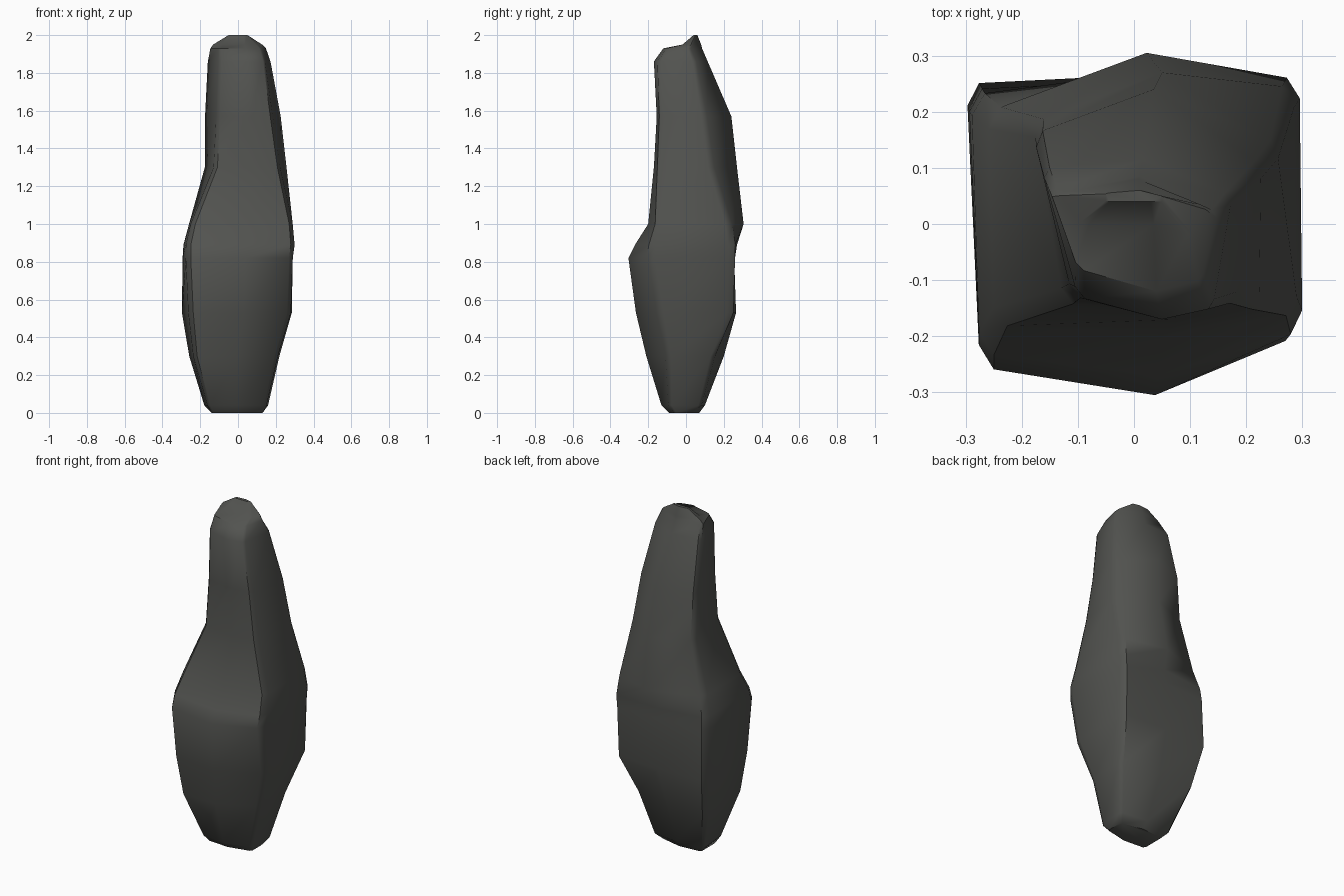
import bpy, bmesh
from mathutils import Vector

if "Cube" in bpy.data.objects:
    bpy.data.objects.remove(bpy.data.objects["Cube"])

# Cross-sections: z, then front-left xy, front bulge y, front-right xy,
# back-right xy, back bulge y, back-left xy
SECTIONS = [
    (0.00, -.14, -.08, -.09, .13, -.06, .13, .04, .07, -.14, .06),
    (0.04, -.16, -.11, -.13, .15, -.09, .16, .08, .10, -.18, .09),
    (0.30, -.235, -.20, -.21, .21, -.10, .22, .15, .20, -.26, .19),
    (0.53, -.26, -.235, -.265, .28, -.15, .285, .25, .265, -.30, .25),
    (0.82, -.275, -.255, -.305, .29, -.20, .29, .26, .255, -.295, .24),
    (0.89, -.275, -.23, -.27, .30, -.19, .295, .26, .27, -.29, .23),
    (1.00, -.25, -.18, -.20, .29, -.16, .285, .24, .305, -.26, .20),
    (1.30, -.125, -.14, -.17, .22, -.15, .26, .14, .27, -.18, .18),
    (1.57, -.11, -.13, -.155, .18, -.14, .23, .10, .24, -.18, .16),
    (1.86, -.10, -.13, -.17, .14, -.15, .175, .05, .115, -.165, .10),
    (1.93, -.10, -.08, -.12, .12, -.10, .15, .02, .085, -.15, .06),
    (1.95, -.09, .00, .00, .10, -.02, .13, .03, .08, -.135, .055),
    (2.00, -.05, .04, .04, .05, .04, .05, .05, .06, -.05, .055),
]
CUT = 0.08  # how far the corners are chipped along each side


def ring(sec):
    z, flx, fly, fy, frx, fry, brx, bry, by, blx, bly = sec
    t = min(z / 0.8, 1)
    fx = (flx + frx) / 2 + .03 * t
    bx = (blx + brx) / 2 + .01 * t
    pts = [Vector(p) for p in ((flx, fly, z), (fx, fy, z), (frx, fry, z),
                               (brx, bry, z), (bx, by, z), (blx, bly, z))]
    out = []
    for i, p in enumerate(pts):
        if i in (1, 4):
            out.append(p)
        else:
            out += [p.lerp(pts[i - 1], CUT), p.lerp(pts[(i + 1) % 6], CUT)]
    return out


# Standing stone lofted through the sections
bm = bmesh.new()
rings = [[bm.verts.new(p) for p in ring(s)] for s in SECTIONS]
n = len(rings[0])
for a, b in zip(rings, rings[1:]):
    for i in range(n):
        j = (i + 1) % n
        bm.faces.new((a[i], a[j], b[j], b[i]))
bm.faces.new(rings[0][::-1])
bm.faces.new(rings[-1])
bmesh.ops.recalc_face_normals(bm, faces=bm.faces[:])
mesh = bpy.data.meshes.new("stone_pillar")
bm.to_mesh(mesh)
bm.free()
stone = bpy.data.objects.new("stone_pillar", mesh)
bpy.context.collection.objects.link(stone)

# Dark stone colour
mat = bpy.data.materials.new("dark_stone")
mat.diffuse_color = (0.085, 0.087, 0.08, 1)
mat.use_nodes = True
mat.node_tree.nodes["Principled BSDF"].inputs["Base Color"].default_value = mat.diffuse_color
mesh.materials.append(mat)

# Smooth faces with sharp chipped edges
bpy.context.view_layer.objects.active = stone
stone.select_set(True)
bpy.ops.object.shade_smooth_by_angle(angle=0.75)
